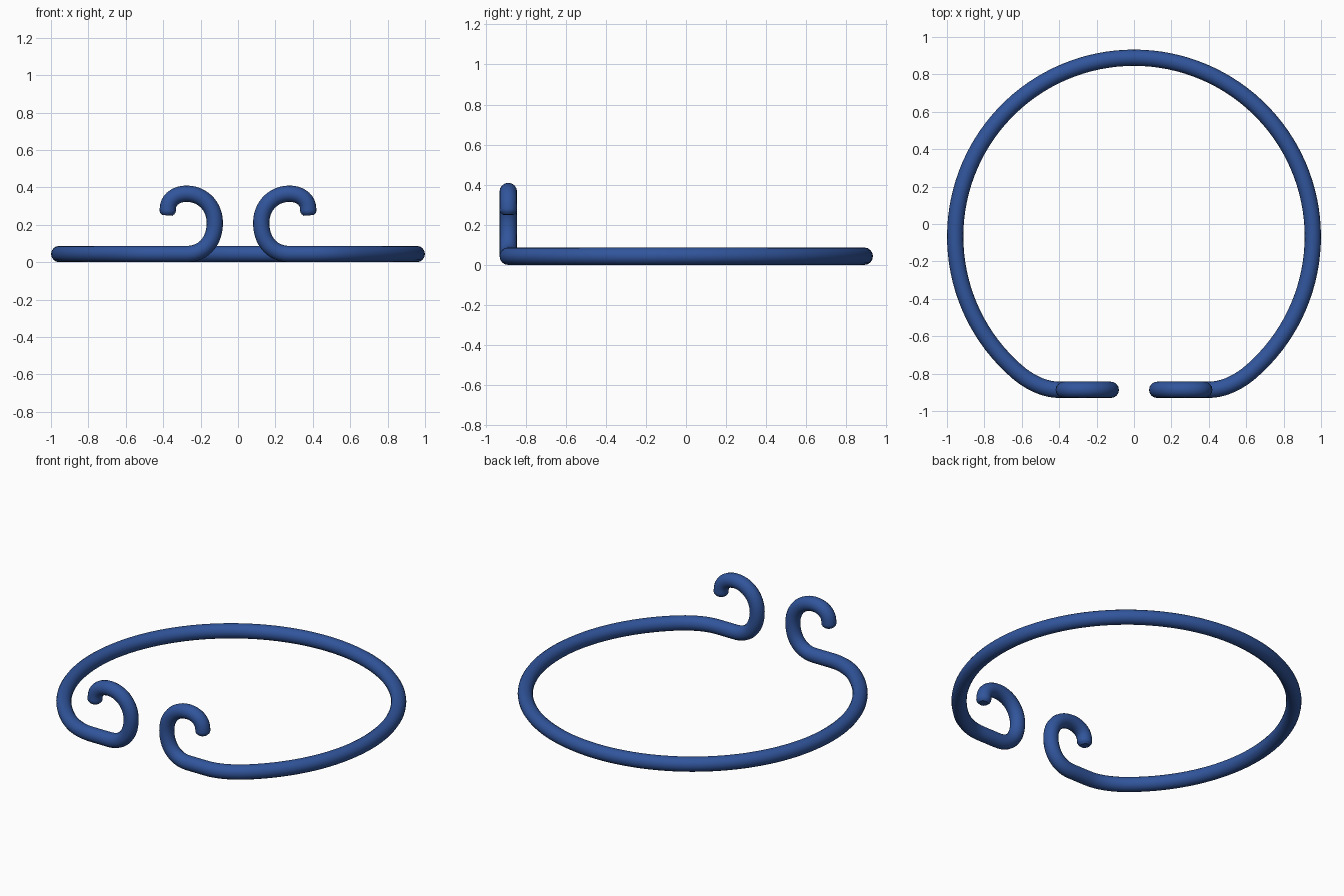
import bpy, math
from mathutils import Vector
from mathutils.geometry import interpolate_bezier

if "Cube" in bpy.data.objects:
    bpy.data.objects.remove(bpy.data.objects["Cube"])

R = 0.0435           # tube radius
RING, CY = 0.956, -0.067   # ring centreline radius and centre y
FRONT = -0.8865      # y of the curled ends

mat = bpy.data.materials.new("blue")
mat.diffuse_color = (0.03, 0.09, 0.33, 1)
mat.use_nodes = True
mat.node_tree.nodes["Principled BSDF"].inputs["Base Color"].default_value = mat.diffuse_color


def bez(a, b, c, d, n):
    return interpolate_bezier(Vector(a), Vector(b), Vector(c), Vector(d), n)[1:]


def curl(a, b, c, d, n=14):
    # bezier in the upright front plane, points given as (x, z)
    return bez(*[(p[0], FRONT, p[1]) for p in (a, b, c, d)], n)


# right half of the ring, from the back round to the front
end = math.radians(-48.9)
half = []
for i in range(49):
    t = math.pi / 2 + (end - math.pi / 2) * i / 48
    half.append(Vector((RING * math.cos(t), CY + RING * math.sin(t), R)))
p = half[-1]
tan = Vector((math.sin(end), -math.cos(end), 0))

# bend into the straight front part
half += bez(p, p + tan * 0.095, (0.475, FRONT, R), (0.40, FRONT, R), 10)

# curl: up, over the top and down to the tip
half += curl((0.40, R), (0.36, R), (0.32, R), (0.275, R), 4)
half += curl((0.275, R), (0.18, R), (0.124, 0.115), (0.124, 0.21))
half += curl((0.124, 0.21), (0.124, 0.30), (0.19, 0.366), (0.275, 0.366))
half += curl((0.275, 0.366), (0.33, 0.366), (0.375, 0.335), (0.375, 0.285), 10)
half += curl((0.375, 0.285), (0.376, 0.275), (0.377, 0.265), (0.378, 0.250), 5)
radii = [1.0] * (len(half) - 3) + [0.98, 0.88, 0.62]

# mirror the half to make one continuous path
path = [Vector((-v.x, v.y, v.z)) for v in reversed(half[1:])] + half
radii = list(reversed(radii[1:])) + radii

curve = bpy.data.curves.new("wire_ring", 'CURVE')
curve.dimensions = '3D'
curve.bevel_depth = R
curve.bevel_resolution = 6
curve.use_fill_caps = True
spline = curve.splines.new('POLY')
spline.points.add(len(path) - 1)
for pt, v, r in zip(spline.points, path, radii):
    pt.co = (*v, 1)
    pt.radius = r
ring = bpy.data.objects.new("wire_ring", curve)
bpy.context.collection.objects.link(ring)
curve.materials.append(mat)

# turn into a smooth mesh
bpy.context.view_layer.objects.active = ring
ring.select_set(True)
bpy.ops.object.convert(target='MESH')
bpy.ops.object.shade_smooth_by_angle(angle=math.radians(50))
